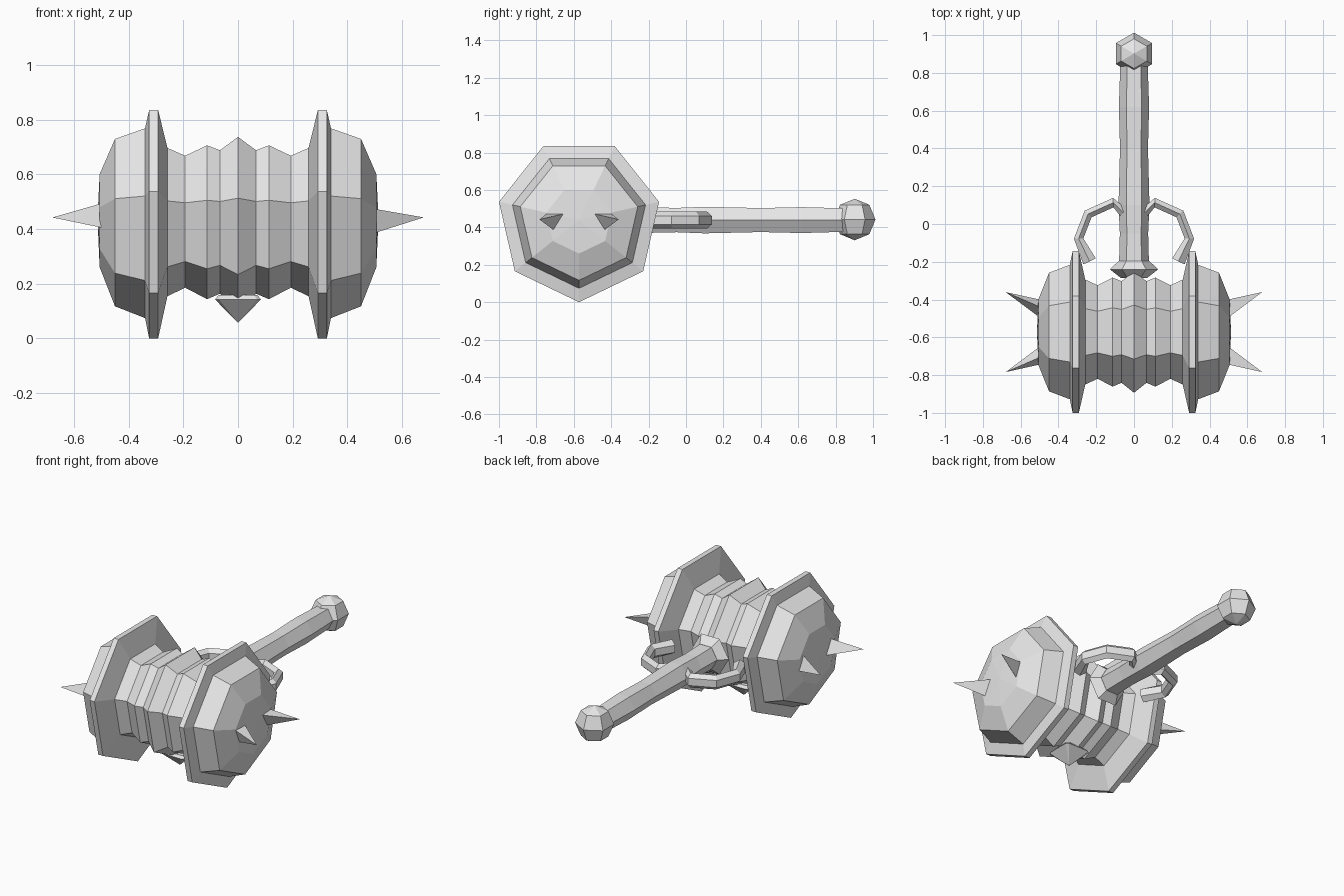
import bpy, bmesh, math
from mathutils import Vector

if "Cube" in bpy.data.objects:
    bpy.data.objects.remove(bpy.data.objects["Cube"])

HEAD_Y, AXIS_Z = -0.572, 0.439

stone = bpy.data.materials.new("light_grey")
stone.use_nodes = True
stone.diffuse_color = (0.8, 0.8, 0.8, 1)
stone.node_tree.nodes["Principled BSDF"].inputs["Base Color"].default_value = (0.8, 0.8, 0.8, 1)


def loft(name, rings):
    """Skin a list of equal-sized point rings and close both ends."""
    bm = bmesh.new()
    loops = [[bm.verts.new(p) for p in ring] for ring in rings]
    for a, b in zip(loops, loops[1:]):
        for i in range(len(a)):
            j = (i + 1) % len(a)
            bm.faces.new((a[i], a[j], b[j], b[i]))
    bm.faces.new(loops[0])
    bm.faces.new(loops[-1])
    bmesh.ops.remove_doubles(bm, verts=bm.verts, dist=0.0005)
    bmesh.ops.recalc_face_normals(bm, faces=bm.faces)
    mesh = bpy.data.meshes.new(name)
    bm.to_mesh(mesh)
    bm.free()
    mesh.materials.append(stone)
    obj = bpy.data.objects.new(name, mesh)
    bpy.context.collection.objects.link(obj)
    return obj


def angles(n, start=0.0):
    return [start + math.tau * k / n for k in range(n)]


# Head: seven-sided barrel along x, mirrored from its half profile (x, radius)
half = [(0.066, 0.276), (0.113, 0.296), (0.193, 0.254), (0.258, 0.285),
        (0.292, 0.439), (0.325, 0.439), (0.34, 0.365), (0.45, 0.322),
        (0.506, 0.179), (0.514, 0.0001)]
profile = [(-x, r) for x, r in reversed(half)] + [(0, 0.33)] + half
loft("hammer_head", [[(x, HEAD_Y + r * math.cos(a), AXIS_Z + r * math.sin(a))
                      for a in angles(7, -math.pi / 2)] for x, r in profile])


# Handle and its collar: six-sided, along y, profile (y, radius)
def along_y(name, prof):
    loft(name, [[(r * math.cos(a), y, AXIS_Z + r * math.sin(a))
                 for a in angles(6)] for y, r in prof])


along_y("handle", [(-0.24, 0.08), (-0.05, 0.075), (0.1, 0.082), (0.4, 0.074),
                   (0.62, 0.08), (0.86, 0.072)])
along_y("handle_collar", [(-0.285, 0.07), (-0.24, 0.128), (-0.195, 0.08)])

# Pommel
bpy.ops.mesh.primitive_uv_sphere_add(segments=6, ring_count=4, radius=0.111,
                                     location=(0, 0.902, AXIS_Z + 0.003))
pommel = bpy.context.object
pommel.name = "pommel"
pommel.data.materials.append(stone)

# Curved side arms: path points (x, y) with half thickness and half height
path = [Vector(p) for p in [(0.055, 0.06), (0.11, 0.113), (0.243, 0.053),
                            (0.293, -0.077), (0.235, -0.198)]]
for side, label in ((1, "left"), (-1, "right")):
    rings = []
    for i, p in enumerate(path):
        t = (path[min(i + 1, len(path) - 1)] - path[max(i - 1, 0)]).normalized()
        n = Vector((t.y, -t.x))
        w = 0.042 if i == len(path) - 1 else 0.029
        rings.append([(side * (p.x + n.x * w * math.cos(a)), p.y + n.y * w * math.cos(a),
                       AXIS_Z + 0.045 * math.sin(a)) for a in angles(6, math.pi / 6)])
    loft(label + "_arm", rings)

# Three-sided end spikes, splayed outwards and turned over on the right end
base = [(0.07, 0.036), (0.17, 0.036), (0.13, -0.057)]
for side, label in ((1, "left"), (-1, "right")):
    for out, place in ((1, "back"), (-1, "front")):
        foot = [(side * 0.49, HEAD_Y + out * y, AXIS_Z + side * z) for y, z in base]
        tip = (side * 0.68, HEAD_Y + out * 0.212, AXIS_Z + 0.003)
        loft(f"{label}_{place}_spike",
             [foot, [Vector(tip).lerp(Vector(p), 0.004) for p in foot]])

# Bottom stud: square pyramid with clipped corners
corner = [(0.084, 0.07), (0.07, 0.084)]
octagon = [(x, y) for x, y in corner] + [(-x, y) for x, y in reversed(corner)]
octagon += [(-x, -y) for x, y in octagon]
loft("bottom_stud", [[(x * s, HEAD_Y + y * s, z) for x, y in octagon]
                     for s, z in ((0.85, 0.158), (1, 0.142), (0.001, 0.057))])
